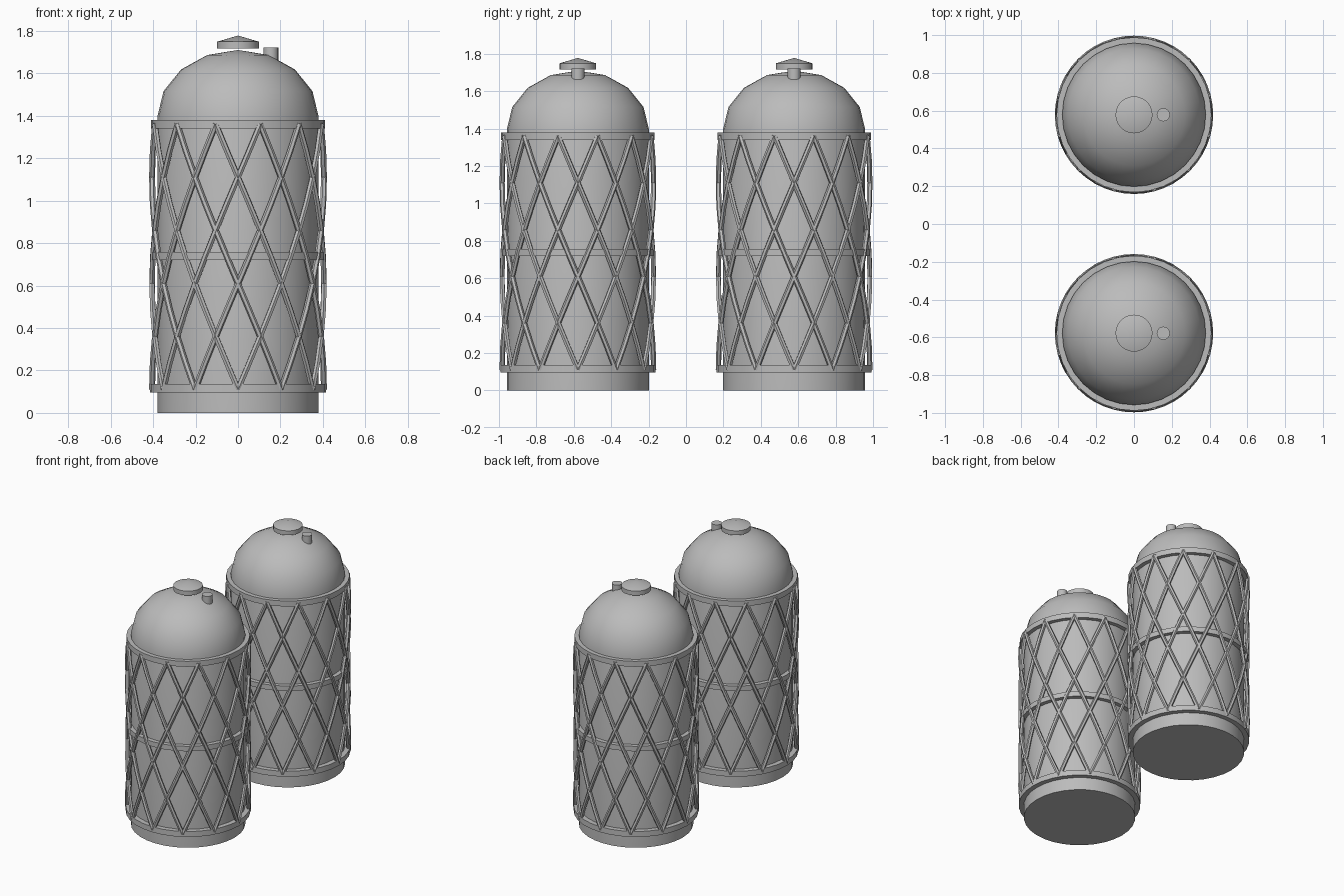
import bpy, bmesh, math

if "Cube" in bpy.data.objects:
    bpy.data.objects.remove(bpy.data.objects["Cube"])

grey = bpy.data.materials.new("plain grey")
grey.diffuse_color = (0.5, 0.5, 0.5, 1)
grey.use_nodes = True
grey.node_tree.nodes["Principled BSDF"].inputs["Base Color"].default_value = grey.diffuse_color


def finish(ob, angle=35):
    ob.data.materials.clear()
    ob.data.materials.append(grey)
    bpy.ops.object.select_all(action='DESELECT')
    ob.select_set(True)
    bpy.context.view_layer.objects.active = ob
    bpy.ops.object.shade_smooth_by_angle(angle=math.radians(angle))


def lathe(name, profile, loc, sides=32, closed=False):
    """Spin an (r, z) profile about the vertical axis through loc."""
    bm = bmesh.new()
    vs = [bm.verts.new((r, 0, z)) for r, z in profile]
    edges = [bm.edges.new(p) for p in zip(vs, vs[1:])]
    if closed:
        edges.append(bm.edges.new((vs[-1], vs[0])))
    bmesh.ops.spin(bm, geom=vs + edges, cent=(0, 0, 0), axis=(0, 0, 1),
                   angle=2 * math.pi, steps=sides, use_duplicate=False)
    bmesh.ops.remove_doubles(bm, verts=bm.verts[:], dist=1e-5)
    bmesh.ops.recalc_face_normals(bm, faces=bm.faces[:])
    me = bpy.data.meshes.new(name)
    bm.to_mesh(me)
    bm.free()
    ob = bpy.data.objects.new(name, me)
    bpy.context.collection.objects.link(ob)
    ob.location = loc
    finish(ob)
    return ob


def lattice(name, loc, count=12, twist=75, r=0.405, z0=0.11, z1=1.36, steps=10):
    """Two families of helical rods crossing around the body."""
    cu = bpy.data.curves.new(name, 'CURVE')
    cu.dimensions = '3D'
    cu.bevel_depth = 0.014
    cu.bevel_resolution = 1
    cu.use_fill_caps = True
    for i in range(count):
        for sign in (-1, 1):
            sp = cu.splines.new('POLY')
            sp.points.add(steps)
            for k, p in enumerate(sp.points):
                t = k / steps
                a = math.radians(i * 360 / count + sign * twist * t)
                p.co = (r * math.cos(a), r * math.sin(a), z0 + (z1 - z0) * t, 1)
    ob = bpy.data.objects.new(name, cu)
    bpy.context.collection.objects.link(ob)
    ob.location = loc
    bpy.ops.object.select_all(action='DESELECT')
    ob.select_set(True)
    bpy.context.view_layer.objects.active = ob
    bpy.ops.object.convert(target='MESH')
    finish(bpy.context.view_layer.objects.active, 50)


for side, y in (("front", -0.578), ("back", 0.578)):
    loc = (0, y, 0)
    # cylinder with flattened dome
    dome = [(0.38 * math.cos(math.radians(a)), 1.395 + 0.315 * math.sin(math.radians(a)))
            for a in (0, 22.5, 45, 67.5)]
    lathe(side + "_tank_body", [(0, 0), (0.38, 0)] + dome + [(0, 1.71)], loc)
    # bands holding the lattice
    for part, z0, z1, r in (("bottom", 0.095, 0.135, 0.415),
                            ("middle", 0.72, 0.757, 0.41),
                            ("top", 1.34, 1.38, 0.41)):
        lathe(f"{side}_{part}_band", [(0.375, z0), (r, z0), (r, z1), (0.375, z1)],
              loc, closed=True)
    lattice(side + "_lattice", loc)
    # conical cap and small filler pipe
    lathe(side + "_cap", [(0, 1.717), (0.098, 1.717), (0.098, 1.749), (0, 1.778)], loc, 24)
    lathe(side + "_filler_pipe", [(0, 1.66), (0.035, 1.66), (0.035, 1.722), (0, 1.722)],
          (0.155, y, 0), 16)
